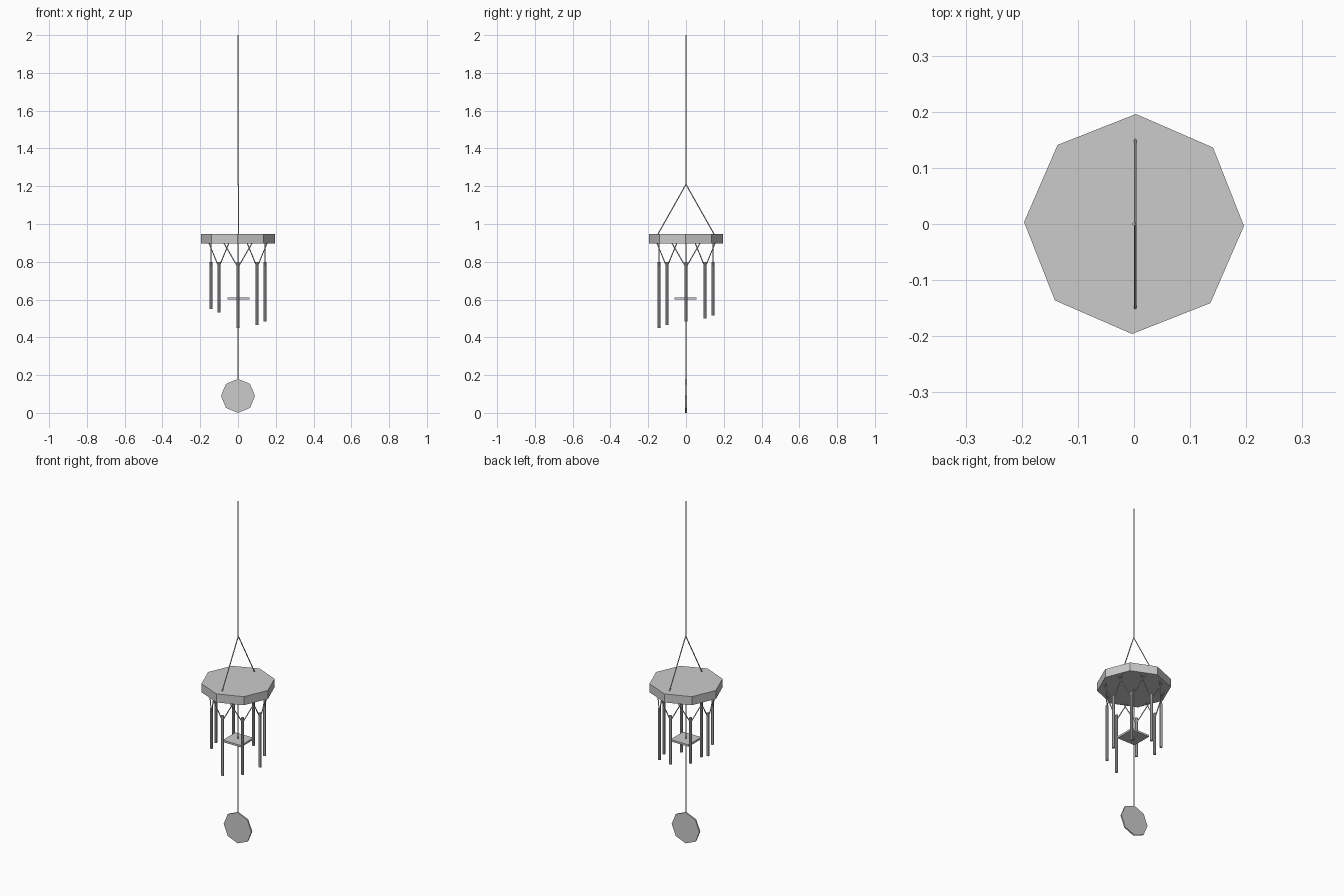
import bpy
from math import sin, cos, radians, pi
from mathutils import Vector

if "Cube" in bpy.data.objects:
    bpy.data.objects.remove(bpy.data.objects["Cube"])


def rod(name, a, b, radius, sides):
    """Prism running from point a to point b."""
    a, b = Vector(a), Vector(b)
    d = b - a
    bpy.ops.mesh.primitive_cylinder_add(vertices=sides, radius=radius,
                                        depth=d.length, location=(a + b) / 2)
    ob = bpy.context.object
    ob.name = name
    ob.rotation_mode = 'QUATERNION'
    ob.rotation_quaternion = d.to_track_quat('Z', 'Y')
    return ob


CORD = 0.0028

# octagonal top disc
bpy.ops.mesh.primitive_cylinder_add(vertices=8, radius=0.196, depth=0.05,
                                    location=(0, 0, 0.921),
                                    rotation=(0, 0, radians(-1)))
bpy.context.object.name = "top_disc"

# hanging cord and the two-legged bridle
rod("hanging_cord", (0, 0, 1.205), (0, 0, 2.0), CORD, 6)
for label, s in (("front", -1), ("back", 1)):
    rod("bridle_" + label, (0.002, s * 0.155, 0.935), (0.002, 0, 1.21), CORD, 6)

# chimes, each hung by two cords that spread sideways up to the disc
for i in range(8):
    ang = -pi / 2 + i * pi / 4
    out = Vector((cos(ang), sin(ang), 0))
    side = Vector((-sin(ang), cos(ang), 0))
    p = out * 0.143
    bottom = 0.45 + i * 0.0165
    rod(f"chime_{i + 1}", p + Vector((0, 0, bottom)), p + Vector((0, 0, 0.80)), 0.008, 8)
    for s in (-1, 1):
        rod(f"chime_cord_{i + 1}_{'a' if s < 0 else 'b'}",
            p + Vector((0, 0, 0.77)), p + side * (s * 0.075) + Vector((0, 0, 0.90)),
            CORD, 6)

# centre cord carrying the striker and the wind sail
rod("centre_cord", (0, 0, 0.175), (0, 0, 0.90), CORD, 6)

# square striker
bpy.ops.mesh.primitive_cube_add(size=1, location=(0.003, -0.003, 0.605))
striker = bpy.context.object
striker.name = "striker"
striker.scale = (0.118, 0.118, 0.011)

# octagonal wind sail, facing the front
bpy.ops.mesh.primitive_cylinder_add(vertices=8, radius=0.09, depth=0.008,
                                    location=(0, 0, 0.09),
                                    rotation=(pi / 2, 0, 0))
bpy.context.object.name = "wind_sail"
